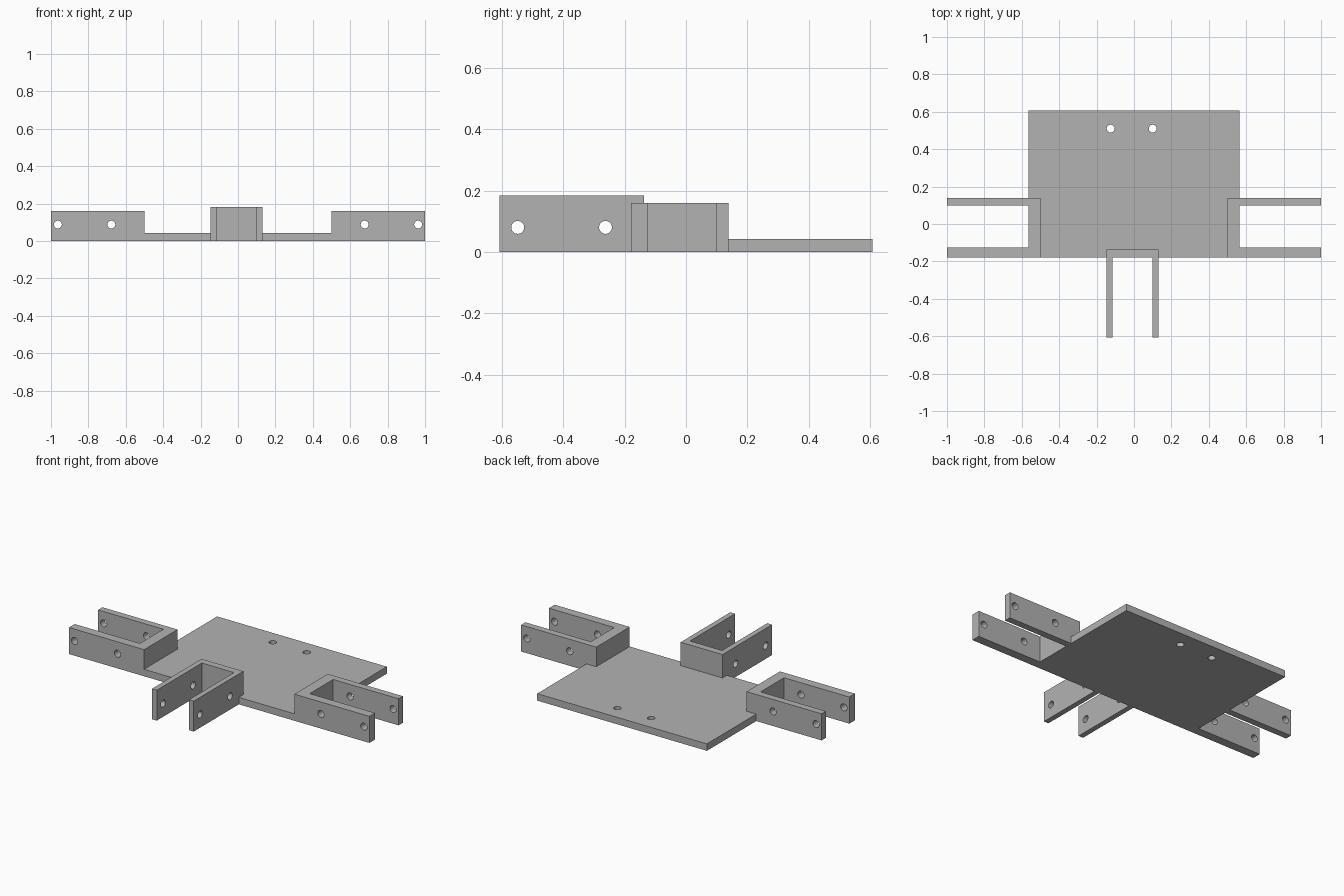
import bpy
import bmesh
import math
from mathutils import Matrix

cube = bpy.data.objects.get("Cube")
if cube:
    bpy.data.objects.remove(cube, do_unlink=True)

grey = bpy.data.materials.new("plain grey")
grey.use_nodes = True
GREY = (0.45, 0.45, 0.45, 1)
grey.diffuse_color = GREY
grey.node_tree.nodes["Principled BSDF"].inputs["Base Color"].default_value = GREY


def add_object(name, bm):
    bmesh.ops.recalc_face_normals(bm, faces=bm.faces)
    mesh = bpy.data.meshes.new(name)
    bm.to_mesh(mesh)
    bm.free()
    mesh.materials.append(grey)
    obj = bpy.data.objects.new(name, mesh)
    bpy.context.collection.objects.link(obj)
    return obj


def extrude_outline(name, outline, height):
    """Flat outline on the ground, raised to a height."""
    bm = bmesh.new()
    face = bm.faces.new([bm.verts.new((x, y, 0)) for x, y in outline])
    top = bmesh.ops.extrude_face_region(bm, geom=[face])["geom"]
    verts = [v for v in top if isinstance(v, bmesh.types.BMVert)]
    bmesh.ops.translate(bm, verts=verts, vec=(0, 0, height))
    return add_object(name, bm)


def drill(obj, centres, axis, radius=0.021):
    """Cut round holes right through the part along one axis."""
    turn = {"X": Matrix.Rotation(math.pi / 2, 4, "Y"),
            "Y": Matrix.Rotation(math.pi / 2, 4, "X"),
            "Z": Matrix.Identity(4)}[axis]
    bm = bmesh.new()
    for c in centres:
        bmesh.ops.create_cone(bm, cap_ends=True, segments=32, radius1=radius,
                              radius2=radius, depth=1,
                              matrix=Matrix.Translation(c) @ turn)
    cutter = add_object("hole_cutter", bm)
    cutter.hide_render = True
    mod = obj.modifiers.new("holes", "BOOLEAN")
    mod.operation = "DIFFERENCE"
    mod.solver = "EXACT"
    mod.object = cutter
    bpy.ops.object.select_all(action="DESELECT")
    obj.select_set(True)
    bpy.context.view_layer.objects.active = obj
    bpy.ops.object.modifier_apply(modifier=mod.name)
    bpy.data.objects.remove(cutter, do_unlink=True)
    bpy.ops.object.shade_smooth_by_angle(angle=math.radians(30))


# Shared dimensions
edge, inner = 0.565, 0.5          # plate side, inner face of side brackets
front, back = -0.179, 0.608       # plate front and back
side_back = 0.139                 # back of side brackets
fl, fr, f_in = -0.147, 0.131, -0.137   # front bracket sides and inner face
wall = 0.032

# Base plate, notched where the brackets stand
plate = extrude_outline("base_plate", [
    (-inner, front), (fl, front), (fl, f_in), (fr, f_in), (fr, front),
    (inner, front), (inner, side_back), (edge, side_back), (edge, back),
    (-edge, back), (-edge, side_back), (-inner, side_back)], 0.042)
drill(plate, [(-0.125, 0.51, 0), (0.10, 0.51, 0)], "Z")

# Side brackets: U shapes opening outwards
for name, s in (("left_bracket", 1), ("right_bracket", -1)):
    outline = [(inner, front), (1, front), (1, -0.125), (edge, -0.125),
               (edge, 0.098), (1, 0.098), (1, side_back), (inner, side_back)]
    bracket = extrude_outline(name, [(s * x, y) for x, y in outline], 0.16)
    drill(bracket, [(s * x, 0, 0.088) for x in (0.677, 0.963)], "Y")

# Front bracket: U shape opening forwards
bracket = extrude_outline("front_bracket", [
    (fl, -back), (fl + wall, -back), (fl + wall, front), (fr - wall, front),
    (fr - wall, -back), (fr, -back), (fr, f_in), (fl, f_in)], 0.183)
drill(bracket, [(0, y, 0.08) for y in (-0.548, -0.262)], "X")
